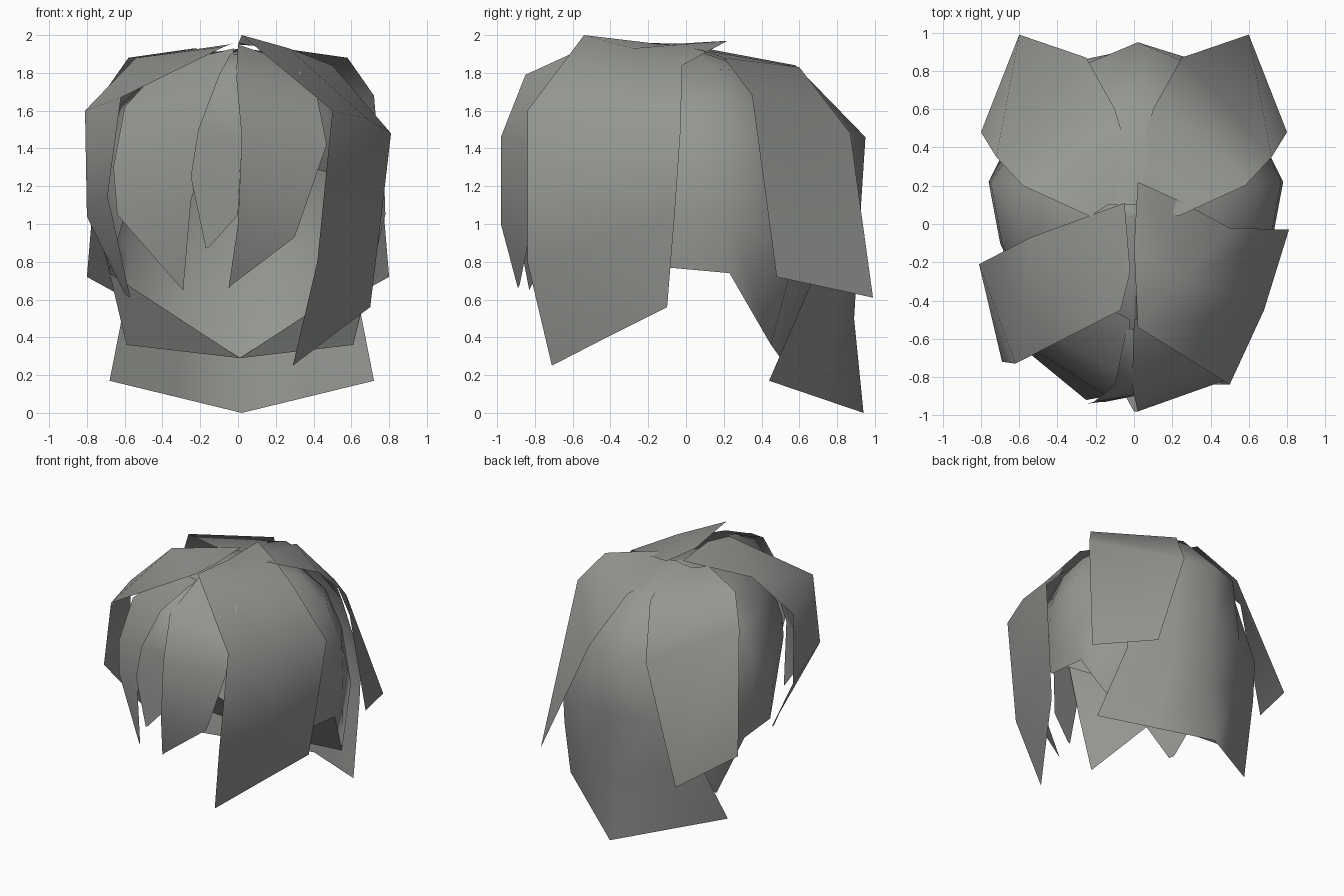
import bpy

mat = bpy.data.materials.new("ash grey hair")
mat.diffuse_color = (0.30, 0.31, 0.29, 1)


def sheet(name, rows):
    """Smooth open sheet through a grid of points."""
    n = len(rows[0])
    verts = [p for r in rows for p in r]
    faces = [(i * n + j, i * n + j + 1, (i + 1) * n + j + 1, (i + 1) * n + j)
             for i in range(len(rows) - 1) for j in range(n - 1)]
    return build(name, verts, faces)


def build(name, verts, faces):
    me = bpy.data.meshes.new(name)
    me.from_pydata(verts, [], faces)
    me.materials.append(mat)
    for p in me.polygons:
        p.use_smooth = True
    me.validate()
    ob = bpy.data.objects.new(name, me)
    bpy.context.collection.objects.link(ob)
    return ob


def mirror(p, c=0.0):
    return (2 * c - p[0], p[1], p[2])


# Inner cap: half meridians from front to back, mirrored
C = 0.01
half = [
    [(C, -.35, 1.86), (C, -.58, 1.77), (C, -.7, 1.66), (C, -.77, 1.52), (C, -.79, 1.4)],
    [(.28, -.24, 1.82), (.45, -.37, 1.68), (.52, -.45, 1.53), (.55, -.47, 1.4), (.56, -.47, 1.25)],
    [(.4, -.05, 1.8), (.61, -.08, 1.61), (.71, -.1, 1.33), (.72, -.1, 1.05), (.7, -.1, .77)],
    [(.42, .18, 1.82), (.66, .2, 1.62), (.77, .22, 1.36), (.78, .22, 1.05), (.7, .23, .74)],
    [(.27, .34, 1.81), (.45, .47, 1.61), (.54, .55, 1.3), (.6, .58, .85), (.61, .45, .36)],
    [(C, .4, 1.84), (C, .68, 1.65), (C, .85, 1.3), (C, .78, .8), (C, .5, .29)],
]
ring = half + [[mirror(p, C) for p in m] for m in half[-2::-1]]
sheet("inner_cap", [[(C, .05, 1.92)] + m for m in ring])

# Folded underside at the nape of the cap
nape = [half[3][-1], half[4][-1], half[5][-1]]
build("nape_fold", nape + [mirror(p, C) for p in nape[:2]], [(0, 1, 2), (3, 2, 4)])

# Long back panel with pointed hem, five columns across
mid = [(.1, 1.93), (.58, 1.84), (.95, 1.46), (.92, 1.0), (.89, .5), (.94, 0)]
side = [(.25, .1, 1.9), (.34, .47, 1.78), (.52, .58, 1.5), (.63, .67, 1.0),
        (.62, .66, .68), (.72, .44, .17)]
bulge = [0, .02, .08, .06, .03, 0]
rows = []
for (my, mz), s, b in zip(mid, side, bulge):
    q = ((.02 + s[0]) / 2, (my + s[1]) / 2 + b, (mz + s[2]) / 2)
    rows.append([mirror(s, .02), mirror(q, .02), (.02, my, mz), q, s])
sheet("back_panel", rows)

# Side back locks, mirrored
lock = [[(.23, .04, 1.93), (-.02, .2, 1.89)],
        [(.58, .2, 1.88), (.1, .6, 1.83)],
        [(.72, .35, 1.68), (.25, .87, 1.48)],
        [(.8, .48, .72), (.6, .99, .61)]]
sheet("right_back_lock", lock)
sheet("left_back_lock", [[mirror(p) for p in r] for r in lock])

# Long right front lock
sheet("right_front_lock", [
    [(0, -.12, 1.95), (.02, .22, 1.97), (.24, .12, 1.92)],
    [(.02, -.54, 2.0), (.27, -.28, 1.93), (.5, -.02, 1.84)],
    [(.5, -.84, 1.6), (.68, -.45, 1.56), (.81, -.03, 1.48)],
    [(.42, -.84, .8), (.62, -.46, .92), (.76, -.06, 1.05)],
    [(.29, -.71, .25), (.5, -.4, .41), (.7, -.1, .56)]])

# Left front lock tapering to a tip
sheet("left_front_lock", [
    [(-.05, .11, 1.95), (-.02, -.25, 1.96)],
    [(-.54, -.07, 1.88), (-.07, -.45, 1.94)],
    [(-.81, -.21, 1.6), (-.62, -.73, 1.67)],
    [(-.8, -.22, 1.04), (-.69, -.72, 1.15)],
    [(-.6, -.26, .63), (-.57, -.28, .61)]])

# Three front bangs, the middle one lying over the left
sheet("left_bang", [
    [(-.02, -.5, 1.93), (-.4, -.3, 1.84)],
    [(-.05, -.8, 1.78), (-.6, -.48, 1.62)],
    [(-.14, -.9, 1.48), (-.66, -.57, 1.3)],
    [(-.25, -.92, 1.12), (-.64, -.6, 1.05)],
    [(-.29, -.83, .65), (-.31, -.82, .67)]])
sheet("middle_bang", [
    [(.02, -.55, 1.9), (-.04, -.55, 1.9)],
    [(.0, -.83, 1.8), (-.1, -.84, 1.79)],
    [(.02, -.89, 1.45), (-.21, -.93, 1.5)],
    [(0, -.9, 1.05), (-.25, -.94, 1.25)],
    [(-.15, -.93, .88), (-.17, -.93, .87)]])
sheet("right_bang", [
    [(.0, -.5, 1.95), (.3, -.4, 1.85)],
    [(-.01, -.85, 1.79), (.42, -.7, 1.67)],
    [(.02, -.98, 1.46), (.47, -.82, 1.42)],
    [(.0, -.98, 1.0), (.3, -.83, .93)],
    [(-.05, -.89, .66), (-.03, -.88, .68)]])
